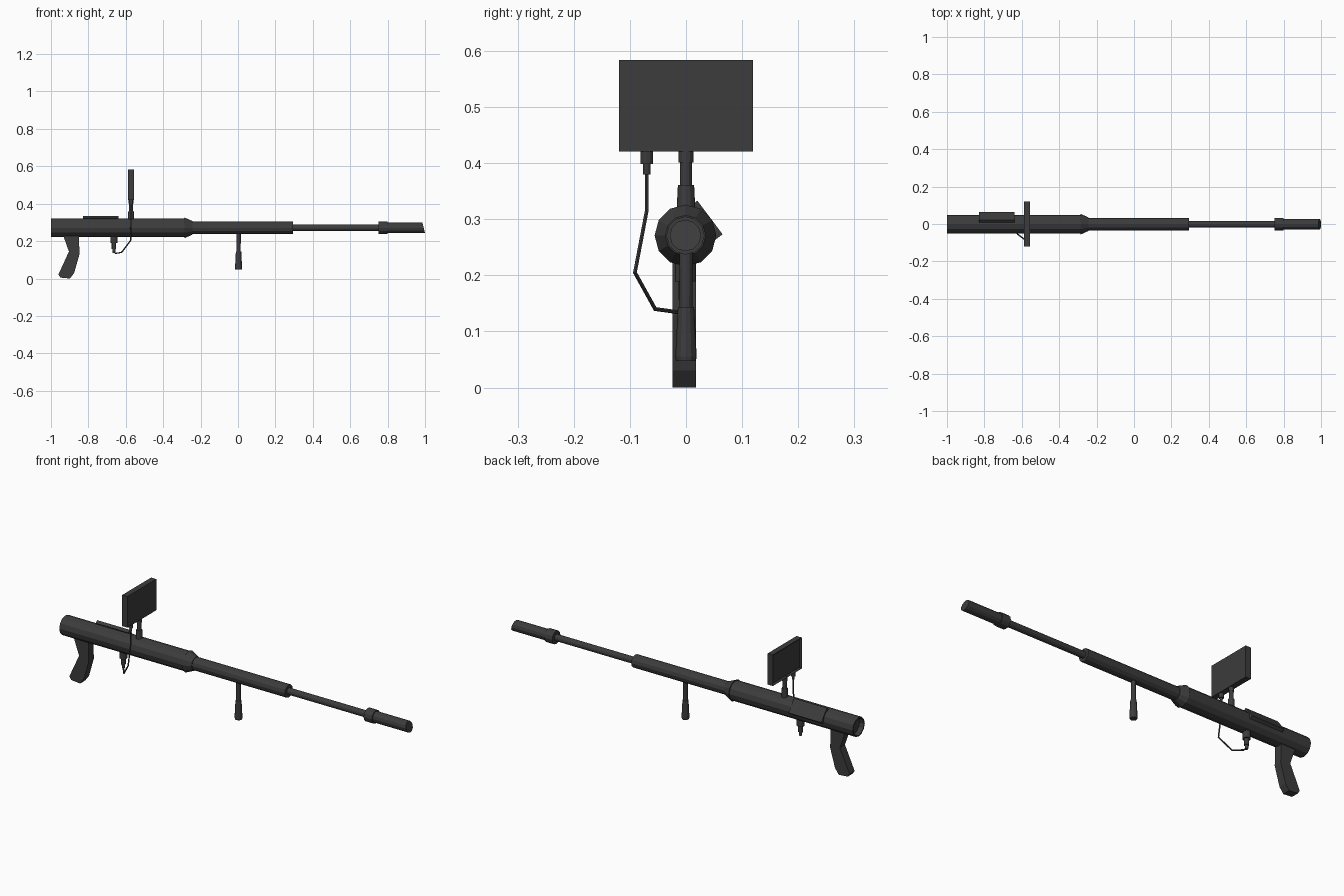
import bpy, bmesh, math
from mathutils import Vector, Matrix

if "Cube" in bpy.data.objects:
    bpy.data.objects.remove(bpy.data.objects["Cube"])

dark = bpy.data.materials.new("dark_grey")
dark.diffuse_color = (0.045, 0.045, 0.045, 1)
dark.use_nodes = True
dark.node_tree.nodes["Principled BSDF"].inputs["Base Color"].default_value = dark.diffuse_color
AXIS_Z = 0.271


def finish(name, bm):
    bmesh.ops.recalc_face_normals(bm, faces=bm.faces)
    me = bpy.data.meshes.new(name)
    bm.to_mesh(me)
    bm.free()
    me.materials.append(dark)
    ob = bpy.data.objects.new(name, me)
    bpy.context.collection.objects.link(ob)
    return ob


def lathe(name, profile, origin, axis="Z", sides=12):
    """Revolve (position along axis, radius) pairs; both ends are capped."""
    bm = bmesh.new()
    rings = []
    for t, r in profile:
        ring = []
        for i in range(sides):
            a = 2 * math.pi * i / sides
            u, v = r * math.cos(a), r * math.sin(a)
            co = (t, u, v) if axis == "X" else (u, v, t)
            ring.append(bm.verts.new(Vector(co) + Vector(origin)))
        rings.append(ring)
    for a, b in zip(rings, rings[1:]):
        for i in range(sides):
            j = (i + 1) % sides
            bm.faces.new((a[i], a[j], b[j], b[i]))
    bm.faces.new(rings[0])
    bm.faces.new(rings[-1])
    return finish(name, bm)


def box(name, center, size, rot_x=0):
    bm = bmesh.new()
    m = Matrix.Translation(center) @ Matrix.Rotation(rot_x, 4, "X") @ Matrix.Diagonal((*size, 1))
    bmesh.ops.create_cube(bm, size=1, matrix=m)
    return finish(name, bm)


# Main tube with recessed rear end and tapered collar
lathe("main_tube", [(-0.975, 0.042), (-1.0, 0.044), (-1.0, 0.05), (-0.285, 0.05),
                    (-0.285, 0.055), (-0.243, 0.036), (-0.243, 0.032)],
      (0, -0.001, AXIS_Z), "X")
# Telescoping sections
lathe("middle_tube", [(-0.25, 0.033), (0.295, 0.033)], (0, -0.001, AXIS_Z), "X")
lathe("thin_rod", [(0.29, 0.017), (0.77, 0.017)], (0, -0.001, AXIS_Z), "X")
# Sensor head with slightly slanted tip
lathe("head_collar", [(0.752, 0.034), (0.80, 0.034)], (0, -0.001, AXIS_Z), "X")
head = lathe("sensor_head", [(0.79, 0.028), (0.993, 0.028)], (0, -0.001, AXIS_Z), "X")
for v in head.data.vertices:
    if v.co.x > 0.9:
        v.co.x -= (v.co.z - AXIS_Z) * 0.25

# Rear pistol grip from a side profile
grip = [(-0.938, 0.24), (-0.904, 0.144), (-0.96, 0.022), (-0.95, 0.005),
        (-0.898, 0.0), (-0.876, 0.03), (-0.848, 0.128), (-0.85, 0.24)]
bm = bmesh.new()
face = bm.faces.new([bm.verts.new((x, -0.024, z)) for x, z in grip])
ext = bmesh.ops.extrude_face_region(bm, geom=[face], use_keep_orig=True)
bmesh.ops.translate(bm, vec=(0, 0.042, 0),
                    verts=[e for e in ext["geom"] if isinstance(e, bmesh.types.BMVert)])
finish("rear_grip", bm)

# Front grip
lathe("front_grip", [(0.047, 0.0175), (0.055, 0.019), (0.144, 0.0145), (0.144, 0.0115), (0.25, 0.012)],
      (0.003, 0, 0))

# Slanted control panel on the upper back side
tilt = -math.atan2(0.06, 0.045)
box("control_panel", (-0.735, 0.036, 0.298), (0.19, 0.075, 0.017), tilt)

# Display with a recessed screen facing the rear
bm = bmesh.new()
bmesh.ops.create_cube(bm, size=1, matrix=Matrix.Translation((-0.572, 0, 0.502))
                      @ Matrix.Diagonal((0.03, 0.239, 0.163, 1)))
rear = [f for f in bm.faces if f.calc_center_median().x < -0.58]
bmesh.ops.inset_region(bm, faces=rear, thickness=0.012)
bmesh.ops.translate(bm, verts=rear[0].verts, vec=(0.008, 0, 0))
finish("display", bm)

# Display post, plug under display, and socket under the tube
lathe("display_post", [(0.31, 0.017), (0.361, 0.0145), (0.361, 0.011), (0.401, 0.011),
                       (0.401, 0.0135), (0.425, 0.0135)], (-0.572, 0, 0))
lathe("display_plug", [(0.38, 0.0065), (0.398, 0.0065), (0.398, 0.0115), (0.425, 0.0115)],
      (-0.572, -0.07, 0))
lathe("tube_socket", [(0.137, 0.0075), (0.157, 0.0085), (0.157, 0.012), (0.189, 0.012),
                      (0.189, 0.019), (0.235, 0.019)], (-0.663, -0.001, 0))

# Connecting cable
cu = bpy.data.curves.new("cable", "CURVE")
cu.dimensions = "3D"
cu.bevel_depth = 0.0038
cu.bevel_resolution = 1
cu.use_fill_caps = True
path = [(-0.572, -0.07, 0.385), (-0.572, -0.07, 0.315), (-0.573, -0.091, 0.205),
        (-0.622, -0.055, 0.14), (-0.655, -0.012, 0.134), (-0.663, -0.002, 0.142)]
sp = cu.splines.new("POLY")
sp.points.add(len(path) - 1)
for p, co in zip(sp.points, path):
    p.co = (*co, 1)
sp.use_smooth = False
cu.materials.append(dark)
bpy.context.collection.objects.link(bpy.data.objects.new("cable", cu))
